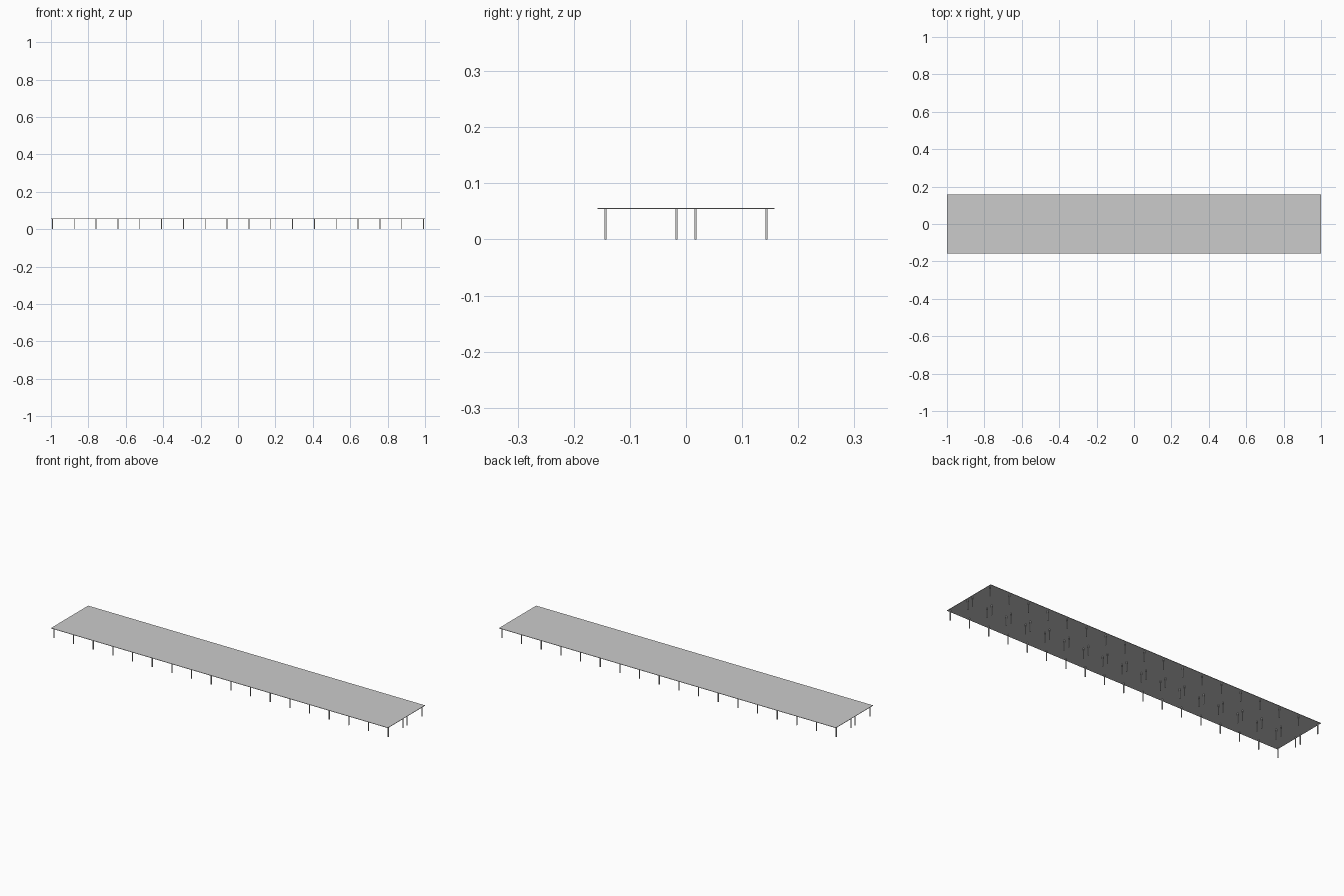
import bpy

if "Cube" in bpy.data.objects:
    bpy.data.objects.remove(bpy.data.objects["Cube"])

TOP, THICK = 0.056, 0.002
LEG = 0.004


def box(name, size, loc):
    bpy.ops.mesh.primitive_cube_add(size=1, location=loc)
    ob = bpy.context.object
    ob.name = name
    ob.scale = size
    bpy.ops.object.transform_apply(location=False, rotation=False, scale=True)
    return ob


# Thin flat deck
box("deck", (2.0, 0.315, THICK), (0, 0, TOP - THICK / 2))

# Four rows of slim posts: two along the edges, a close pair at the middle
count, half_span = 18, 0.992
height = TOP - THICK
for row, y in (("front", -0.1435), ("front_inner", -0.017),
               ("back_inner", 0.017), ("back", 0.1435)):
    post = box(row + "_posts", (LEG, LEG, height), (-half_span, y, height / 2))
    arr = post.modifiers.new("repeat", 'ARRAY')
    arr.count = count
    arr.use_relative_offset = False
    arr.use_constant_offset = True
    arr.constant_offset_displace = (2 * half_span / (count - 1), 0, 0)
